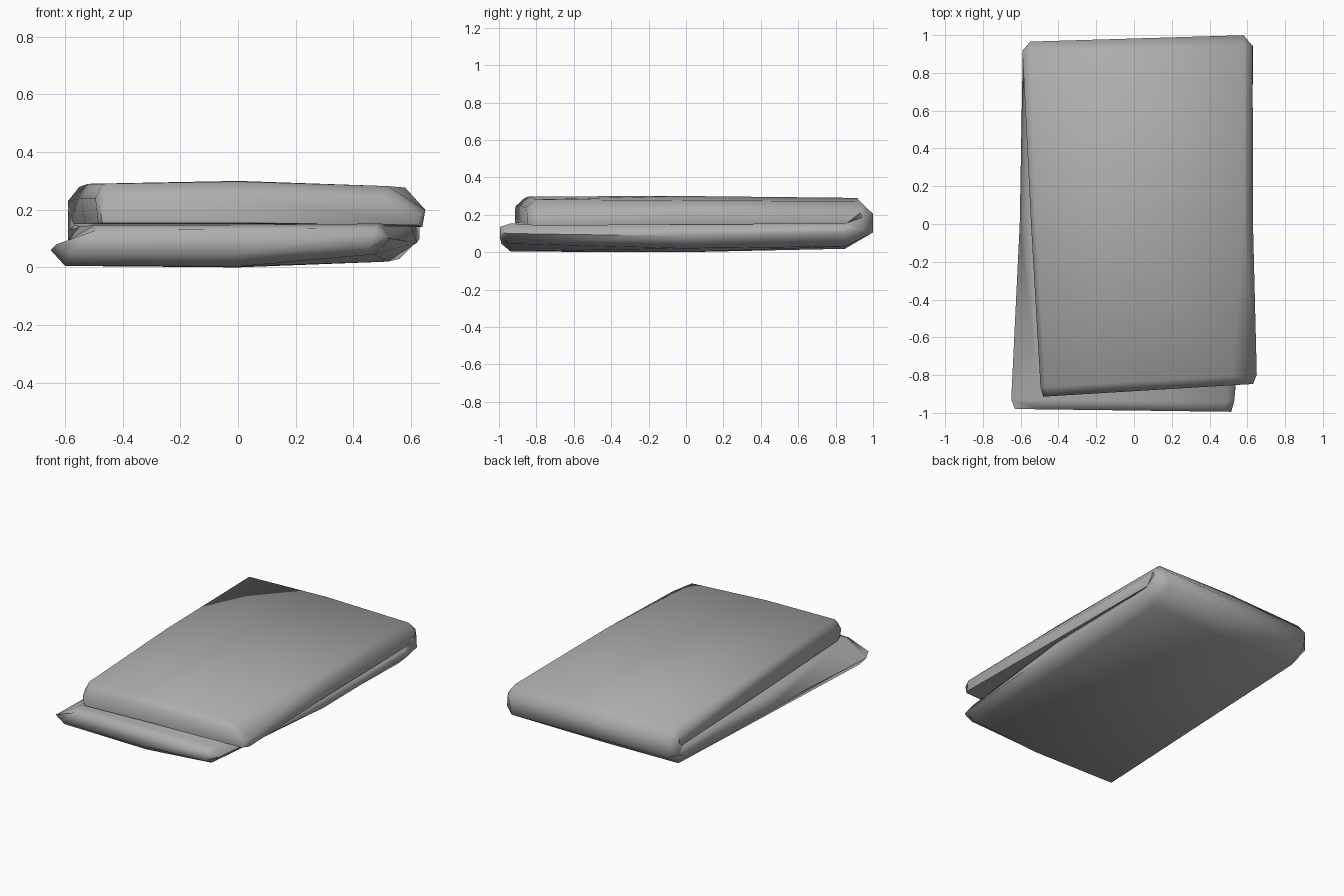
import bpy
import bmesh
import math

cube = bpy.data.objects.get("Cube")
if cube:
    bpy.data.objects.remove(cube, do_unlink=True)

# One plain cloth colour
cloth = bpy.data.materials.new("grey_cloth")
cloth.use_nodes = True
grey = (0.42, 0.42, 0.42, 1)
cloth.diffuse_color = grey
shader = next(n for n in cloth.node_tree.nodes if n.type == 'BSDF_PRINCIPLED')
shader.inputs["Base Color"].default_value = grey
shader.inputs["Roughness"].default_value = 0.8


def station(y_left, y_right, section):
    """Place an x-z cross-section at a depth that skews across the width."""
    points = []
    for x, z in section:
        blend = (x + 0.6) / 1.2
        points.append((x, y_left + (y_right - y_left) * blend, z))
    return points


def front_cap(ring, pivot, squash):
    """Round off a free front edge by a smaller ring ahead of it."""
    return [(x * 0.97, y - 0.05, pivot + (z - pivot) * squash) for x, y, z in ring]


def fold_turn(ring, height, squash):
    """Carry the outer side of a layer around the back fold."""
    seam = 0.15
    turned = []
    for i, (x, y, z) in enumerate(ring):
        if i < 3:
            turned.append((x, 0.982 + x * 0.03, height))
        elif i in (3, 7):
            turned.append((x, 0.93 + x * 0.02, seam + (z - seam) * squash))
        else:
            turned.append((x, 0.85, z))
    return turned


# Cross-sections run: outer left, centre, right, right edge,
# inner right, centre, left, left edge
lower_front = station(-0.93, -0.945, [
    (-0.6, 0.005), (0, 0.003), (0.47, 0.045), (0.53, 0.1),
    (0.49, 0.152), (0, 0.148), (-0.5, 0.146), (-0.65, 0.06)])
lower_middle = station(0, 0, [
    (-0.56, 0.008), (0, 0), (0.52, 0.02), (0.62, 0.085),
    (0.6, 0.147), (0, 0.148), (-0.55, 0.142), (-0.605, 0.075)])
lower_back = station(0.85, 0.85, [
    (-0.54, 0.025), (0, 0.018), (0.56, 0.03), (0.63, 0.1),
    (0.61, 0.149), (0, 0.149), (-0.57, 0.149), (-0.59, 0.09)])
upper_back = station(0.9, 0.93, [
    (-0.55, 0.28), (0, 0.29), (0.58, 0.272), (0.628, 0.21),
    (0.61, 0.151), (0, 0.151), (-0.57, 0.151), (-0.59, 0.23)])
upper_middle = station(0, 0, [
    (-0.52, 0.29), (0, 0.3), (0.58, 0.277), (0.63, 0.21),
    (0.62, 0.148), (0, 0.151), (-0.53, 0.151), (-0.545, 0.24)])
upper_front = station(-0.87, -0.8, [
    (-0.47, 0.29), (0, 0.298), (0.52, 0.282), (0.65, 0.2),
    (0.64, 0.14), (0, 0.152), (-0.485, 0.152), (-0.495, 0.24)])

rings = [
    front_cap(lower_front, 0.11, 0.6),
    lower_front, lower_middle, lower_back,
    fold_turn(lower_back, 0.105, 0.6),
    fold_turn(upper_back, 0.205, 0.6),
    upper_back, upper_middle, upper_front,
    front_cap(upper_front, 0.16, 0.65),
]

# Folded cloth: one thick strip lofted from the lower edge, round the fold, to the upper edge
bm = bmesh.new()
loops = [[bm.verts.new(p) for p in ring] for ring in rings]
for a, b in zip(loops, loops[1:]):
    for i in range(len(a)):
        j = (i + 1) % len(a)
        bm.faces.new((a[i], a[j], b[j], b[i]))

# Close both free edges with strips between the outer and inner sides
for end in (loops[0], loops[-1]):
    for quad in ((0, 1, 5, 6), (1, 2, 4, 5)):
        bm.faces.new([end[i] for i in quad])
    bm.faces.new((end[2], end[3], end[4]))
    bm.faces.new((end[6], end[7], end[0]))
bmesh.ops.recalc_face_normals(bm, faces=bm.faces)

mesh = bpy.data.meshes.new("folded_cloth")
bm.to_mesh(mesh)
bm.free()
mesh.materials.append(cloth)
towel = bpy.data.objects.new("folded_cloth", mesh)
bpy.context.collection.objects.link(towel)

bpy.ops.object.select_all(action='DESELECT')
towel.select_set(True)
bpy.context.view_layer.objects.active = towel
bpy.ops.object.shade_smooth_by_angle(angle=math.radians(75))
